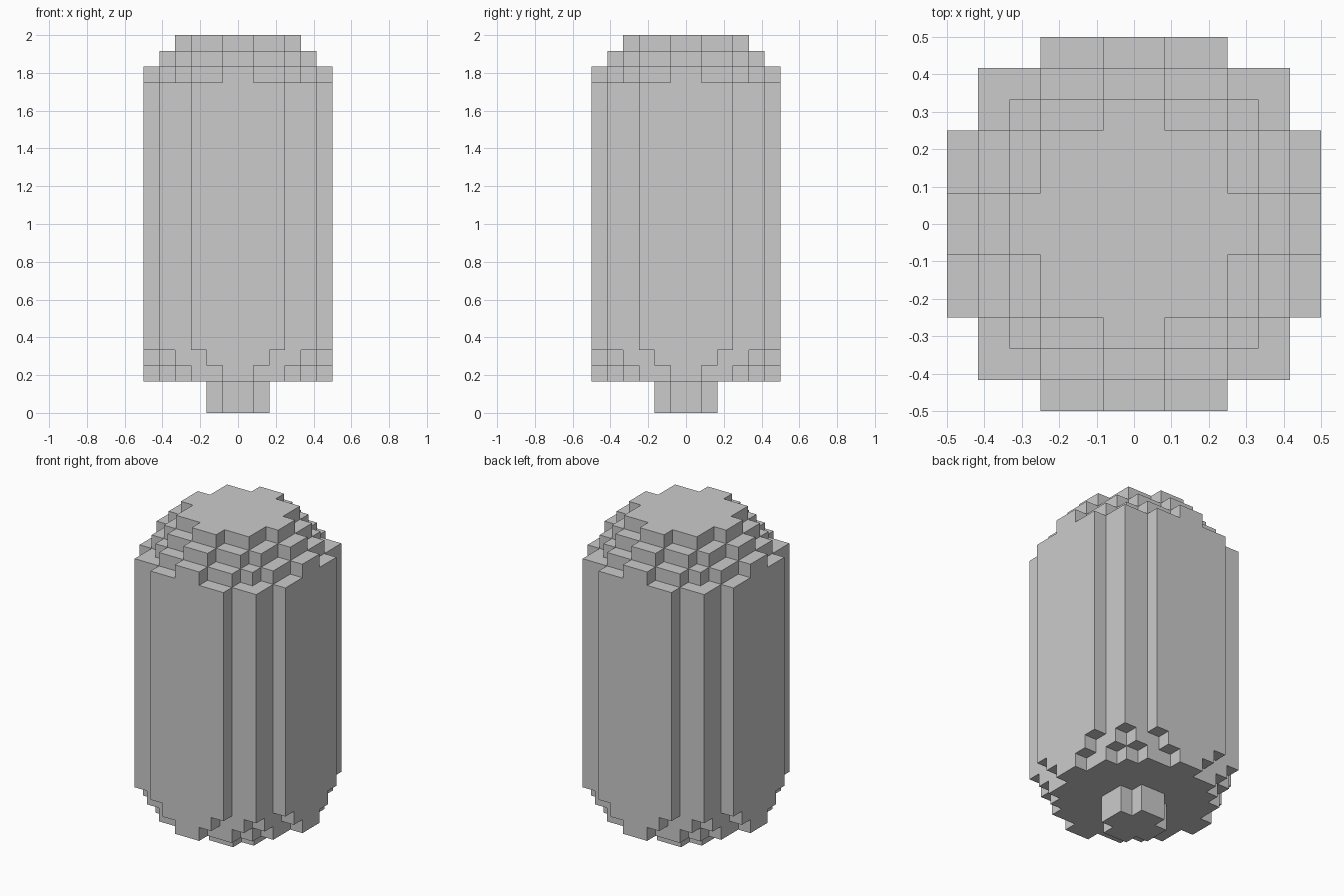
import bpy, bmesh
from math import radians

if "Cube" in bpy.data.objects:
    bpy.data.objects.remove(bpy.data.objects["Cube"])

U = 1 / 12  # one block step

# Stepped round sections: half-width of each row, counted outwards from the centre
FULL = [6, 6, 6, 5, 5, 3]
CHAMFER = [6, 6, 5, 5, 4, 2]
ROUND = [6, 5, 5, 4, 3, 1]
SHOULDER = [5, 4, 4, 3, 1]
CAP = [4, 3, 3, 1]
PEG = [2, 1]


def cells(rows):
    """Grid cells covered by a four-way symmetric section."""
    return {(x, y) for r, w in enumerate(rows)
            for y in (r, -r - 1) for x in range(-w, w)}


def stepped_solid(name, layers, open_top=False):
    """Stack (section, bottom, top) layers into one closed stepped shell."""
    bm = bmesh.new()
    filled = [cells(rows) for rows, _, _ in layers]

    def face(*pts):
        bm.faces.new([bm.verts.new((x * U, y * U, z * U)) for x, y, z in pts])

    for i, (_, z0, z1) in enumerate(layers):
        below = filled[i - 1] if i else set()
        above = filled[i + 1] if i + 1 < len(layers) else set()
        if open_top and i + 1 == len(layers):
            above = filled[i]
        for x, y in filled[i]:
            # Side walls
            ring = [(x, y), (x + 1, y), (x + 1, y + 1), (x, y + 1)]
            nbrs = [(x, y - 1), (x + 1, y), (x, y + 1), (x - 1, y)]
            for k, n in enumerate(nbrs):
                if n not in filled[i]:
                    a, b = ring[k], ring[(k + 1) % 4]
                    face((*a, z0), (*b, z0), (*b, z1), (*a, z1))
            # Exposed ledges
            if (x, y) not in above:
                face(*[(*p, z1) for p in ring])
            if (x, y) not in below:
                face(*[(*p, z0) for p in reversed(ring)])

    # Weld blocks and merge coplanar faces
    bmesh.ops.remove_doubles(bm, verts=bm.verts, dist=1e-4)
    bmesh.ops.dissolve_limit(bm, angle_limit=radians(1),
                             verts=bm.verts, edges=bm.edges)
    mesh = bpy.data.meshes.new(name)
    bm.to_mesh(mesh)
    bm.free()
    obj = bpy.data.objects.new(name, mesh)
    bpy.context.collection.objects.link(obj)
    return obj


# Main body: stepped rounding below, straight middle, domed steps above
stepped_solid("body", [
    (ROUND, 2, 3), (CHAMFER, 3, 4), (FULL, 4, 21),
    (ROUND, 21, 22), (SHOULDER, 22, 23), (CAP, 23, 24),
])

# Small cross-shaped peg it stands on
stepped_solid("base_peg", [(PEG, 0, 2)], open_top=True)
